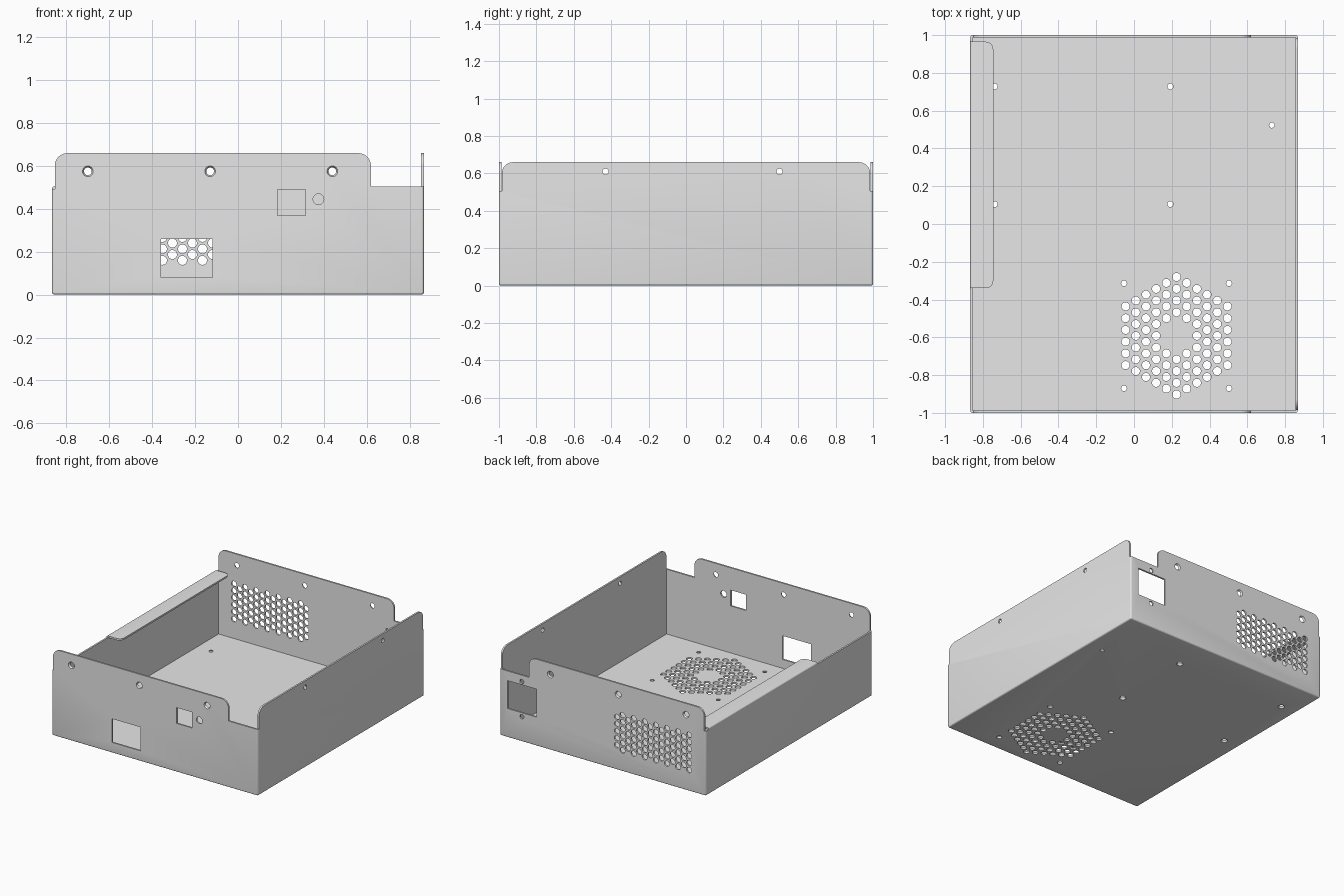
import bpy, bmesh, math
from mathutils import Vector, Matrix

if "Cube" in bpy.data.objects:
    bpy.data.objects.remove(bpy.data.objects["Cube"])

W, D, T = 0.867, 1.0, 0.013          # half width, half depth, sheet thickness
SHOULDER, TOP = 0.505, 0.66          # heights of the low edge and raised edge

steel = bpy.data.materials.new("light grey steel")
steel.use_nodes = True
GREY = (0.8, 0.8, 0.8, 1)
steel.diffuse_color = GREY
steel.node_tree.nodes["Principled BSDF"].inputs["Base Color"].default_value = GREY


def finish(name, bm):
    bmesh.ops.recalc_face_normals(bm, faces=bm.faces)
    mesh = bpy.data.meshes.new(name)
    bm.to_mesh(mesh)
    bm.free()
    mesh.materials.append(steel)
    obj = bpy.data.objects.new(name, mesh)
    bpy.context.collection.objects.link(obj)
    return obj


def add_box(bm, lo, hi):
    lo, hi = Vector(lo), Vector(hi)
    mat = Matrix.Translation((lo + hi) / 2) @ Matrix.Diagonal((hi - lo).to_4d())
    bmesh.ops.create_cube(bm, size=1, matrix=mat)


def box(name, lo, hi):
    bm = bmesh.new()
    add_box(bm, lo, hi)
    return finish(name, bm)


def prism(name, outline, place, lo, hi):
    """Extrude a 2D outline; place(u, v, w) maps it into space."""
    bm = bmesh.new()
    face = bm.faces.new([bm.verts.new(place(u, v, lo)) for u, v in outline])
    new = bmesh.ops.extrude_face_region(bm, geom=[face])["geom"]
    shift = Vector(place(0, 0, hi)) - Vector(place(0, 0, lo))
    bmesh.ops.translate(bm, vec=shift, verts=[g for g in new if isinstance(g, bmesh.types.BMVert)])
    return finish(name, bm)


def arc(cx, cy, r, start, end, steps=8):
    angles = [math.radians(start + (end - start) * i / steps) for i in range(steps + 1)]
    return [(cx + r * math.cos(a), cy + r * math.sin(a)) for a in angles]


def cut(target, cutter):
    mod = target.modifiers.new("cut", 'BOOLEAN')
    mod.operation, mod.solver, mod.object = 'DIFFERENCE', 'EXACT', cutter
    bpy.context.view_layer.objects.active = target
    bpy.ops.object.modifier_apply(modifier=mod.name)
    bpy.data.objects.remove(cutter)


def holes(target, points, inward, r_out, r_in=None):
    """Round holes from outer-surface points; two radii give a countersink."""
    bm = bmesh.new()
    d = Vector(inward)
    turn = Vector((0, 0, 1)).rotation_difference(d).to_matrix().to_4x4()
    for p in points:
        mat = Matrix.Translation(Vector(p) + d * T / 2) @ turn
        bmesh.ops.create_cone(bm, cap_ends=True, segments=24, radius1=r_out,
                              radius2=r_in or r_out, depth=T + 0.004, matrix=mat)
    cut(target, finish("hole_cutter", bm))


def above(a, b, r=0.06):
    """Region over a raised edge with rounded corners between a and b."""
    return ([(-1.2, SHOULDER), (a, SHOULDER)] + arc(a + r, TOP - r, r, 180, 90)
            + arc(b - r, TOP - r, r, 90, 0) + [(b, SHOULDER), (1.2, SHOULDER), (1.2, 1), (-1.2, 1)])


# Folded tray: rounded outer block, hollowed
bm = bmesh.new()
add_box(bm, (-W, -D, 0), (W, D, 0.7))
bends = [e for e in bm.edges if min(v.co.z for v in e.verts) < 0.1]
bmesh.ops.bevel(bm, geom=bends, offset=0.012, segments=4, profile=0.5, affect='EDGES')
case = finish("case_body", bm)
cut(case, box("hollow", (-W + T, -D + T, T), (W - T, D - T, 1)))

# Top edges of the four walls
for lo, hi in ((-1.1, -0.985), (0.985, 1.1)):
    cut(case, prism("end_trim", above(-0.855, 0.62), lambda u, v, w: (u, w, v), lo, hi))
cut(case, prism("side_trim", above(-0.985, 0.985), lambda u, v, w: (w, u, v), 0.84, 1))
cut(case, box("low_side_trim", (-1, -1.1, SHOULDER - T), (-0.8535, 1.1, 1)))

# Lid screws on front and back, plain holes on the tall side
for side in (-1, 1):
    holes(case, [(x, side * D, 0.575) for x in (-0.70, -0.13, 0.44)], (0, -side, 0), 0.026, 0.017)
holes(case, [(W, y, 0.61) for y in (-0.43, 0.5)], (-1, 0, 0), 0.016)

# Front openings
cut(case, box("port", (-0.36, -1.1, 0.08), (-0.12, -0.9, 0.26)))
cut(case, box("switch", (0.185, -1.1, 0.37), (0.315, -0.9, 0.49)))
holes(case, [(0.375, -D, 0.445)], (0, 1, 0), 0.025)

# Back power inlet with its two screws
cut(case, box("inlet", (0.555, 0.9, 0.22), (0.8, 1.1, 0.432)))
holes(case, [(0.68, D, z) for z in (0.19, 0.457)], (0, -1, 0), 0.017)

# Back vent: staggered columns of six and five
vent = []
for i in range(14):
    odd = i % 2
    for j in range(5 + odd):
        vent.append((-0.119 - 0.0467 * i, D, 0.187 - 0.027 * odd + 0.0535 * j))
holes(case, vent, (0, -1, 0), 0.021)

# Fan grille: hexagonal rings around an empty centre
FX, FY, P = 0.225, -0.592, 0.0622
grille = []
for i in range(-5, 6):
    for j in range(-6, 6):
        v = j + (i % 2) / 2
        if 2 <= max(abs(i), abs(v) + abs(i) / 2) <= 5:
            grille.append((FX + i * P * math.cos(math.pi / 6), FY + v * P, 0))
holes(case, grille, (0, 0, 1), 0.0215)

# Floor screws
holes(case, [(FX + sx * 0.278, FY + sy * 0.278, 0) for sx in (-1, 1) for sy in (-1, 1)],
      (0, 0, 1), 0.020, 0.014)
holes(case, [(x, y, 0) for x in (-0.737, 0.192) for y in (0.105, 0.728)], (0, 0, 1), 0.025, 0.014)
holes(case, [(0.73, 0.523, 0)], (0, 0, 1), 0.014)

# Inward flange along the low side, with a rounded bend
R, X1, Y0, Y1 = 0.04, -0.745, -0.34, 0.965
outline = [(-W, Y0)] + arc(X1 - R, Y0 + R, R, -90, 0) + arc(X1 - R, Y1 - R, R, 0, 90) + [(-W, Y1)]
flange = prism("side_flange", outline, lambda u, v, w: (u, v, w), SHOULDER - T, SHOULDER)
bm = bmesh.new()
bm.from_mesh(flange.data)
bend = [e for e in bm.edges if all(v.co.x < -W + 0.001 and v.co.z > SHOULDER - 0.001 for v in e.verts)]
bmesh.ops.bevel(bm, geom=bend, offset=0.011, segments=4, profile=0.5, affect='EDGES')
bm.to_mesh(flange.data)
bm.free()

# Smooth hole walls, crisp sheet edges
for obj in (case, flange):
    bpy.ops.object.select_all(action='DESELECT')
    obj.select_set(True)
    bpy.context.view_layer.objects.active = obj
    bpy.ops.object.shade_smooth_by_angle(angle=math.radians(20))
